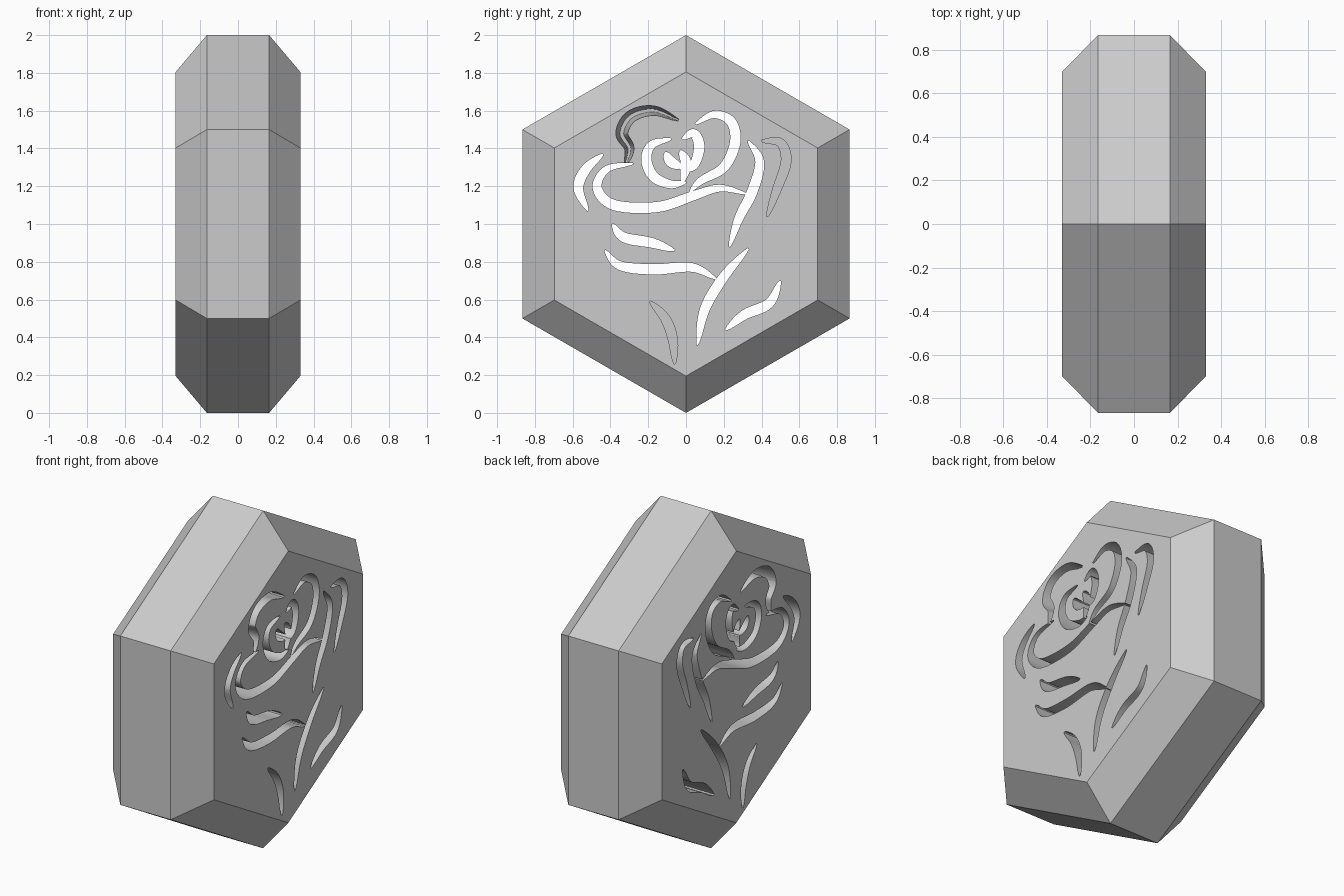
import bpy, bmesh, math
from mathutils import Vector

default = bpy.data.objects.get("Cube")
if default:
    bpy.data.objects.remove(default, do_unlink=True)

stone = bpy.data.materials.new("plain grey")
stone.use_nodes = True
grey = (0.6, 0.6, 0.6, 1)
stone.diffuse_color = grey
stone.node_tree.nodes["Principled BSDF"].inputs["Base Color"].default_value = grey


def loft(name, rings):
    """Closed solid through a row of rings with equal point counts."""
    bm = bmesh.new()
    loops = [[bm.verts.new(p) for p in ring] for ring in rings]
    count = len(loops[0])
    for a, b in zip(loops, loops[1:]):
        for i in range(count):
            j = (i + 1) % count
            bm.faces.new((a[i], a[j], b[j], b[i]))
    bm.faces.new(loops[0])
    bm.faces.new(loops[-1])
    bmesh.ops.recalc_face_normals(bm, faces=bm.faces)
    mesh = bpy.data.meshes.new(name)
    bm.to_mesh(mesh)
    bm.free()
    obj = bpy.data.objects.new(name, mesh)
    bpy.context.collection.objects.link(obj)
    return obj


def hexagon(x, radius):
    angles = [math.radians(60 * i + 30) for i in range(6)]
    return [(x, radius * math.cos(a), 1 + radius * math.sin(a)) for a in angles]


def smooth_path(points, steps=7):
    """Catmull-Rom path through hundredths of a unit."""
    pts = [Vector(p) / 100 for p in points]
    pts = [2 * pts[0] - pts[1]] + pts + [2 * pts[-1] - pts[-2]]
    path = []
    for a, b, c, d in zip(pts, pts[1:], pts[2:], pts[3:]):
        for s in range(steps):
            t = s / steps
            path.append(0.5 * (2 * b + (c - a) * t + (2 * a - 5 * b + 4 * c - d) * t * t
                               + (3 * b - a - 3 * c + d) * t ** 3))
    return path + [pts[-2]]


def ribbon(points, width, x):
    """Outline of a brush stroke that thins toward both ends."""
    path = smooth_path(points)
    last = len(path) - 1
    left, right = [], []
    for i, p in enumerate(path):
        along = (path[min(i + 1, last)] - path[max(i - 1, 0)]).normalized()
        side = Vector((-along.y, along.x))
        half = width / 2 * max(0.15, math.sin(math.pi * i / last) ** 0.5)
        left.append((x, *(p + side * half)))
        right.append((x, *(p - side * half)))
    return left + right[::-1]


# Strokes cut right through the block: flower, then stem and leaves
flower = [
    [(-44, 137), (-53, 129), (-57, 119), (-52, 107)],
    [(-28, 132), (-42, 129), (-47, 119), (-38, 110), (-15, 109), (4, 115), (18, 119), (32, 116)],
    [(33, 144), (39, 133), (35, 117), (28, 103), (23, 88)],
    [(5, 153), (15, 158), (24, 154), (26, 143), (20, 130), (8, 123), (2, 117)],
    [(-8, 145), (-18, 142), (-21, 134), (-17, 125), (-8, 121), (0, 122)],
    [(-2, 145), (4, 148), (7, 141), (4, 131), (-3, 129)],
    [(-11, 138), (-8, 133), (-2, 130)],
    [(-3, 139), (0, 132), (-2, 122)],
]
leaves = [
    [(-39, 100), (-33, 93), (-18, 90), (-6, 86)],
    [(-43, 86), (-35, 78), (-17, 76), (3, 77), (16, 71)],
    [(33, 87), (20, 72), (10, 55), (6, 36)],
    [(50, 70), (44, 58), (31, 52), (21, 44)],
]
# Strokes that stop at a thin web in the middle
pockets = [
    [(40, 144), (50, 143), (53, 133), (48, 118), (43, 104)],
    [(-19, 59), (-11, 50), (-7, 39), (-6, 26)],
]
petal_groove = [(-32, 131), (-30, 140), (-34, 148), (-29, 157), (-17, 160), (-4, 155)]

# Bevelled hexagonal block
block = loft("hexagonal_block", [hexagon(-0.33, 0.805), hexagon(-0.165, 1),
                                 hexagon(0.165, 1), hexagon(0.33, 0.805)])

# Cutters
cutters = []
for stroke in flower + leaves:
    cutters.append(loft("stroke_cutter", [ribbon(stroke, 0.055, x) for x in (-0.4, 0.4)]))
for side in (-1, 1):
    for stroke in pockets:
        cutters.append(loft("pocket_cutter", [ribbon(stroke, 0.052, side * x) for x in (0.01, 0.4)]))
    cutters.append(loft("groove_cutter", [ribbon(petal_groove, 0.02, side * 0.01),
                                          ribbon(petal_groove, 0.075, side * 0.4)]))

for cutter in cutters:
    cutter.hide_render = True
    cut = block.modifiers.new("carve", "BOOLEAN")
    cut.operation = "DIFFERENCE"
    cut.solver = "EXACT"
    cut.object = cutter

# Bake the carving and drop the cutters
graph = bpy.context.evaluated_depsgraph_get()
carved = bpy.data.meshes.new_from_object(block.evaluated_get(graph))
block.modifiers.clear()
block.data = carved
for cutter in cutters:
    bpy.data.objects.remove(cutter, do_unlink=True)

carved.materials.clear()
carved.materials.append(stone)
bpy.ops.object.select_all(action="DESELECT")
block.select_set(True)
bpy.context.view_layer.objects.active = block
bpy.ops.object.shade_smooth_by_angle(angle=math.radians(30))
